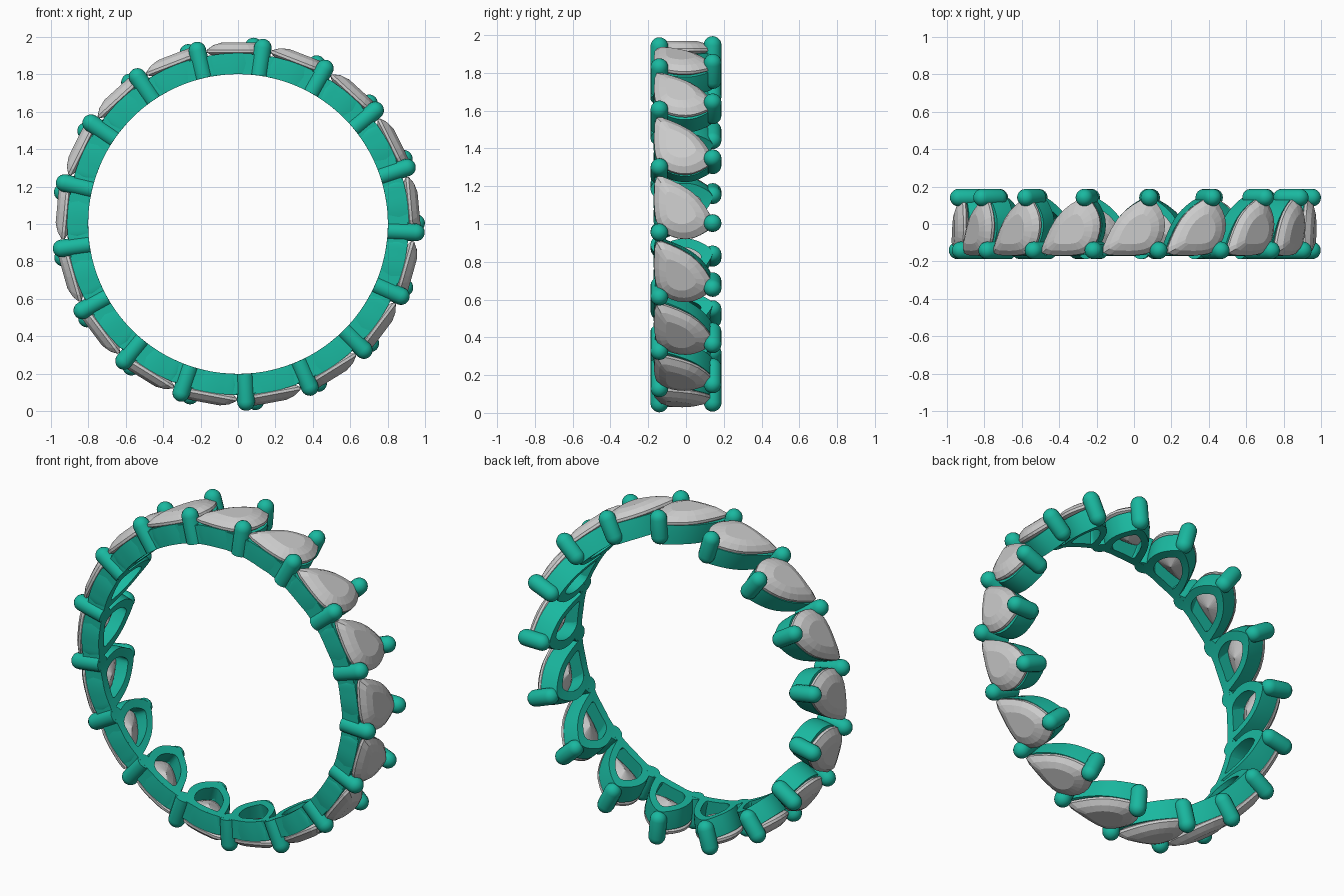
import bpy, bmesh, math
from mathutils import Vector

if "Cube" in bpy.data.objects:
    bpy.data.objects.remove(bpy.data.objects["Cube"])

COUNT = 17
PITCH = 2 * math.pi / COUNT
CEN = (0.01, -0.04)
# Lopsided pear outline of one stone: (along the band, across the band)
PEAR = [(-0.165, -0.155), (-0.15, -0.085), (-0.09, 0.025), (-0.01, 0.10), (0.085, 0.14),
        (0.145, 0.075), (0.166, 0.0), (0.15, -0.08), (0.10, -0.145), (0.02, -0.166), (-0.08, -0.168)]

metal = bpy.data.materials.new("green_metal")
metal.diffuse_color = (0.01, 0.48, 0.35, 1)
metal.use_nodes = True
metal.node_tree.nodes["Principled BSDF"].inputs["Base Color"].default_value = metal.diffuse_color


def smooth_outline(pts, sub):
    """Closed Catmull-Rom curve through the points."""
    out, n = [], len(pts)
    for i in range(n):
        a, b, c, d = (Vector(pts[(i + j) % n]) for j in (-1, 0, 1, 2))
        for k in range(sub):
            t = k / sub
            out.append(0.5 * (2 * b + (c - a) * t + (2 * a - 5 * b + 4 * c - d) * t * t
                              + (3 * b - a - 3 * c + d) * t ** 3))
    return out


def scaled(pts, f):
    return [Vector((CEN[0] + (p.x - CEN[0]) * f, CEN[1] + (p.y - CEN[1]) * f)) for p in pts]


def flat(theta, s, y, r):
    """Point on the tangent plane of the ring at angle theta."""
    return Vector((r * math.sin(theta) + s * math.cos(theta), y,
                   1 + r * math.cos(theta) - s * math.sin(theta)))


def bent(theta, s, y, r):
    """Point wrapped round the ring."""
    return flat(theta + s / 0.92, 0, y, r)


def bridge(bm, rings, wrap=False):
    n = len(rings[0])
    pairs = list(zip(rings, rings[1:])) + ([(rings[-1], rings[0])] if wrap else [])
    for a, b in pairs:
        for i in range(n):
            bm.faces.new((a[i], a[(i + 1) % n], b[(i + 1) % n], b[i]))


def finish(bm, name, mat=None, smooth=False):
    bmesh.ops.recalc_face_normals(bm, faces=bm.faces)
    me = bpy.data.meshes.new(name)
    bm.to_mesh(me)
    bm.free()
    ob = bpy.data.objects.new(name, me)
    bpy.context.collection.objects.link(ob)
    if mat:
        me.materials.append(mat)
    if smooth:
        bpy.context.view_layer.objects.active = ob
        ob.select_set(True)
        bpy.ops.object.shade_smooth_by_angle(angle=math.radians(40))
        ob.select_set(False)


# Stones: girdle, bevelled crown, table and pointed pavilion
bm = bmesh.new()
edge = smooth_outline(PEAR, 2)
for k in range(COUNT):
    th = k * PITCH
    layers = [(0.5, 0.865), (1.0, 0.915), (1.0, 0.930), (0.80, 0.955), (0.52, 0.970)]
    rings = [[bm.verts.new(flat(th, p.x, p.y, r)) for p in scaled(edge, f)] for f, r in layers]
    bridge(bm, rings)
    bm.faces.new(rings[-1])
    tip = bm.verts.new(flat(th, CEN[0], CEN[1], 0.83))
    for i in range(len(edge)):
        bm.faces.new((rings[0][i], rings[0][i - 1], tip))
finish(bm, "stones")

# Open pear-shaped collets bent round the finger hole
bm = bmesh.new()
edge = smooth_outline(PEAR, 5)
for k in range(COUNT):
    section = [(0.66, 0.80), (1.0, 0.80), (1.02, 0.86), (1.0, 0.912), (0.80, 0.912)]
    rings = [[bm.verts.new(bent(k * PITCH, p.x, p.y, r)) for p in scaled(edge, f)] for f, r in section]
    bridge(bm, rings, wrap=True)
finish(bm, "collets", metal, True)

# Continuous front rail
bm = bmesh.new()
section = [(0.80, -0.165), (0.908, -0.165), (0.908, -0.125), (0.80, -0.12)]
rings = [[bm.verts.new(flat(i * math.tau / 136, 0, y, r)) for i in range(136)] for r, y in section]
bridge(bm, rings, wrap=True)
finish(bm, "front_rail", metal, True)


def prongs(name, offset, y, profile):
    """Radial round pins, profile = (distance from ring axis, pin radius)."""
    bm = bmesh.new()
    seg = 16
    for k in range(COUNT):
        th = k * PITCH + math.radians(offset)
        rings = [[bm.verts.new(flat(th, w * math.cos(a), y + w * math.sin(a), r))
                  for a in (j * math.tau / seg for j in range(seg))] for r, w in profile]
        bridge(bm, rings)
        bm.faces.new(rings[0])
        bm.faces.new(rings[-1])
    finish(bm, name, metal, True)


# Prongs with domed heads; the back ones have rounded feet too
W = 0.047
dome = [(0.951 + W * math.sin(a), W * math.cos(a)) for a in (math.radians(d) for d in (0, 18, 36, 54, 72, 86))]
foot = [(1.80 - r, w) for r, w in reversed(dome)]
prongs("front_prongs", 8.0, -0.141, [(0.80, W)] + dome)
prongs("back_prongs", 5.0, 0.141, foot + dome)
